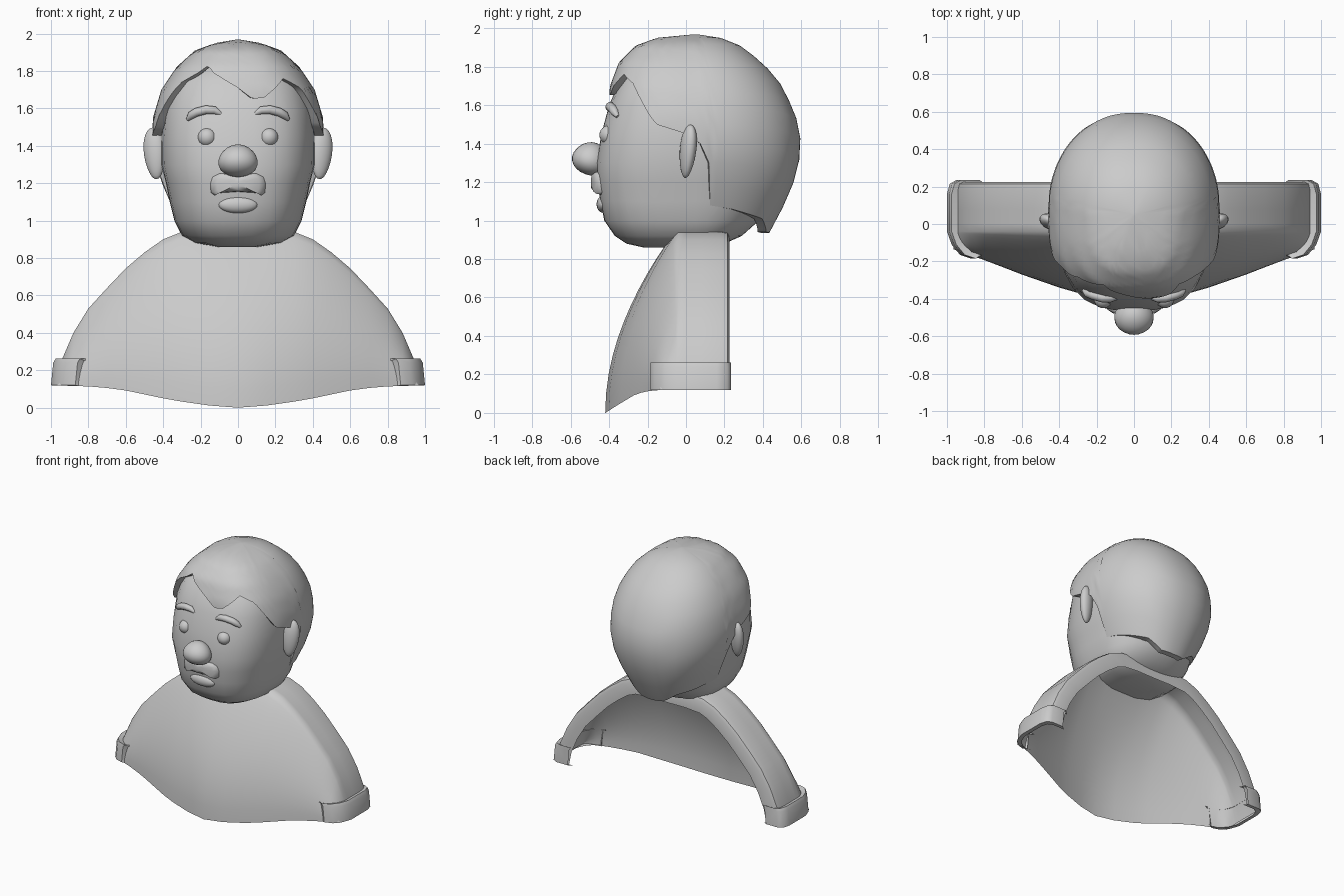
import bpy, bmesh
from math import sin, cos, pi, radians
from mathutils import Vector, Matrix

if "Cube" in bpy.data.objects:
    bpy.data.objects.remove(bpy.data.objects["Cube"])

YC = 0.05  # head axis


def lerp_table(table, t):
    """Linear interpolation in rows of (key, values...), keys ascending."""
    if t <= table[0][0]:
        return table[0][1:]
    for a, b in zip(table, table[1:]):
        if t <= b[0]:
            f = (t - a[0]) / (b[0] - a[0])
            return tuple(p + (q - p) * f for p, q in zip(a[1:], b[1:]))
    return table[-1][1:]


def finish(name, bm, angle=40):
    bmesh.ops.remove_doubles(bm, verts=bm.verts, dist=0.0005)
    bmesh.ops.recalc_face_normals(bm, faces=bm.faces)
    me = bpy.data.meshes.new(name)
    bm.to_mesh(me)
    bm.free()
    ob = bpy.data.objects.new(name, me)
    bpy.context.collection.objects.link(ob)
    bpy.ops.object.select_all(action='DESELECT')
    ob.select_set(True)
    bpy.context.view_layer.objects.active = ob
    bpy.ops.object.shade_smooth_by_angle(angle=radians(angle))
    return ob


def grid(name, rows, closed=False, cap_first=False, cap_last=False, angle=40):
    bm = bmesh.new()
    vs = [[bm.verts.new(p) for p in r] for r in rows]
    n = len(rows[0])
    for r0, r1 in zip(vs, vs[1:]):
        for i in range(n if closed else n - 1):
            j = (i + 1) % n
            bm.faces.new((r0[i], r0[j], r1[j], r1[i]))
    if cap_first:
        bm.faces.new(vs[0])
    if cap_last:
        bm.faces.new(vs[-1])
    return finish(name, bm, angle)


def ring_point(table, z, a, k=1.0):
    """Point on a rounded section at height z, azimuth a from the front."""
    w, yf, yb = lerp_table(table, z)
    d, n = (YC - yf, 2.8) if cos(a) > 0 else (yb - YC, 2.2)
    q = (abs(sin(a)) / max(w, 1e-4)) ** n + (abs(cos(a)) / max(d, 1e-4)) ** n
    r = k * q ** (-1 / n)
    return (r * sin(a), YC - r * cos(a), z)


def ball(name, loc, rad, rot=(0, 0, 0), taper=0.0, seg=24):
    bm = bmesh.new()
    bmesh.ops.create_uvsphere(bm, u_segments=seg, v_segments=seg // 2, radius=1)
    for v in bm.verts:
        k = 1 - taper * v.co.z
        v.co = Vector((v.co.x * rad[0] * k, v.co.y * rad[1] * k, v.co.z * rad[2]))
    m = Matrix.Translation(loc)
    for ang, ax in zip(rot, 'XYZ'):
        m = m @ Matrix.Rotation(radians(ang), 4, ax)
    bm.transform(m)
    return finish(name, bm, 80)


# Head: stacked sections (z, half width, front y, back y)
HEAD = [(.86, .12, -.22, .12), (.88, .23, -.31, .2), (.92, .30, -.37, .29),
        (1.0, .34, -.425, .38), (1.1, .365, -.445, .43), (1.2, .385, -.46, .47),
        (1.3, .41, -.465, .5), (1.45, .41, -.44, .52), (1.6, .40, -.40, .5),
        (1.75, .35, -.335, .42), (1.87, .22, -.2, .3)]
grid("head", [[ring_point(HEAD, r[0], 2 * pi * i / 36) for i in range(36)] for r in HEAD],
     closed=True, cap_first=True, cap_last=True, angle=60)

# Hair: shell from the crown down to a jagged hairline (azimuth, z)
HAIR = [(.93, .27, -.4, .43), (1.1, .37, -.43, .52), (1.25, .43, -.44, .58),
        (1.4, .46, -.44, .6), (1.55, .455, -.41, .57), (1.7, .41, -.395, .5),
        (1.82, .33, -.35, .40), (1.91, .23, -.26, .28), (1.95, .12, -.15, .18),
        (1.968, .01, .04, .06)]
SIDE = [(65, 1.5), (84, 1.45), (93, 1.4), (99, 1.3), (100.5, 1.08), (120, 1.06),
        (150, 1.01), (165, .94), (180, .935)]
LINE = [(-a, z) for a, z in reversed(SIDE)] + [
    (-55, 1.62), (-42, 1.74), (-30, 1.79), (-23, 1.83), (-18, 1.79), (0, 1.71),
    (10, 1.65), (18, 1.66), (33, 1.76), (46, 1.71), (56, 1.6)] + SIDE
N = 12
cols = []
for i in range(120):
    deg = -180 + 3 * i
    low = lerp_table(LINE, deg)[0]
    zs = [1.968 - (1.968 - low) * (k / N) ** 1.6 for k in range(N + 1)]
    col = [ring_point(HAIR, z, radians(deg)) for z in zs]
    col.append(ring_point(HAIR, low, radians(deg), .88))  # rim back to the head
    cols.append(col)
grid("hair", [list(r) for r in zip(*cols)], closed=True, cap_first=True, angle=50)

# Face features that come in pairs
for s, side in ((-1, "left"), (1, "right")):
    ball("ear_" + side, (s * .445, .01, 1.36), (.06, .04, .14), (-6, s * 4, s * 20), -.15)
    ball("eye_" + side, (s * .165, -.40, 1.445), (.05, .05, .05))
    cu = bpy.data.curves.new("eyebrow_" + side, 'CURVE')
    cu.dimensions = '3D'
    cu.bevel_depth = .024
    cu.bevel_resolution = 3
    cu.use_fill_caps = True
    sp = cu.splines.new('POLY')
    pts = [(.09, -.395, 1.57, .4), (.125, -.398, 1.59, .9), (.17, -.395, 1.593, 1),
           (.22, -.38, 1.58, 1), (.25, -.37, 1.563, .9), (.27, -.355, 1.54, .4)]
    sp.points.add(len(pts) - 1)
    for p, (x, y, z, r) in zip(sp.points, pts):
        p.co = (s * x, y, z, 1)
        p.radius = r
    sp.use_smooth = True
    bpy.context.collection.objects.link(bpy.data.objects.new("eyebrow_" + side, cu))

# Nose
ball("nose", (0, -.495, 1.322), (.105, .095, .086), (-20, 0, 0), .14)

# Moustache: outline inflated into a pillow that follows the face
half = [(0, 1.235), (.05, 1.25), (.1, 1.255), (.14, 1.235), (.152, 1.20), (.145, 1.15),
        (.125, 1.135), (.1, 1.148), (0, 1.155)]
outline = half + [(-x, z) for x, z in reversed(half[1:-1])]
rows = []
for k, y in ((1, -.42), (1, -.462), (.93, -.482), (.75, -.492), (.3, -.495)):
    rows.append([(x * k, y + 1.2 * (x * k) ** 2, 1.197 + (z - 1.197) * k) for x, z in outline])
grid("moustache", rows, closed=True, cap_last=True, angle=70)

# Lower lip
ball("lower_lip", (0, -.43, 1.085), (.105, .035, .045))

# Shirt: shoulder arch, short back lip and a bulging front, open behind and below
ARCH = [(0, .95), (.15, .952), (.3, .94), (.4, .90), (.5, .83), (.6, .745), (.7, .64),
        (.8, .53), (.88, .4), (.94, .26), (.965, .125)]
HEM = [(0, .0), (.2, .015), (.4, .05), (.6, .092), (.75, .112), (1, .12)]
FRONT = [(0, -.42), (.2, -.395), (.37, -.35), (.6, -.27), (.78, -.2), (.94, -.145), (1, -.12)]
cols = []
for i, (x, z) in enumerate(ARCH):
    p, q = ARCH[max(i - 1, 0)], ARCH[min(i + 1, len(ARCH) - 1)]
    t = Vector((q[0] - p[0], q[1] - p[1])).normalized()
    inward = Vector((t.y, -t.x)) if i else Vector((0, -1))
    col = []
    for off, y in ((.12, .225), (.03, .225), (.008, .215), (0, .18), (0, .08), (0, .0)):
        col.append((max(x + inward.x * off, 0), y, max(z + inward.y * off, .12)))
    bottom, yb = lerp_table(HEM, x)[0], lerp_table(FRONT, x)[0]
    for k in range(13):
        f = (k / 12) ** 1.3
        col.append((x, -.04 + (yb + .04) * sin(f * pi / 2) ** .85, z + (bottom - z) * f))
    cols.append(col)
mirrored = [[(-x, y, z) for x, y, z in c] for c in reversed(cols[1:])]
grid("shirt", mirrored + cols, angle=50)

# Cuffs: rounded bands around the sleeve ends
PLAN = [(.84, -.165), (.87, -.185), (.93, -.165), (.975, -.11), (1.0, -.04), (1.0, .16),
        (.985, .215), (.95, .235), (.85, .235)]
for s, side in ((-1, "left"), (1, "right")):
    rows = []
    for dx, z in ((-.06, .25), (-.025, .262), (-.012, .24), (0, .12), (-.03, .118)):
        rows.append([(s * (x + dx), y * (.9 if dx < -.027 else 1), z) for x, y in PLAN])
    grid("cuff_" + side, rows, angle=50)
